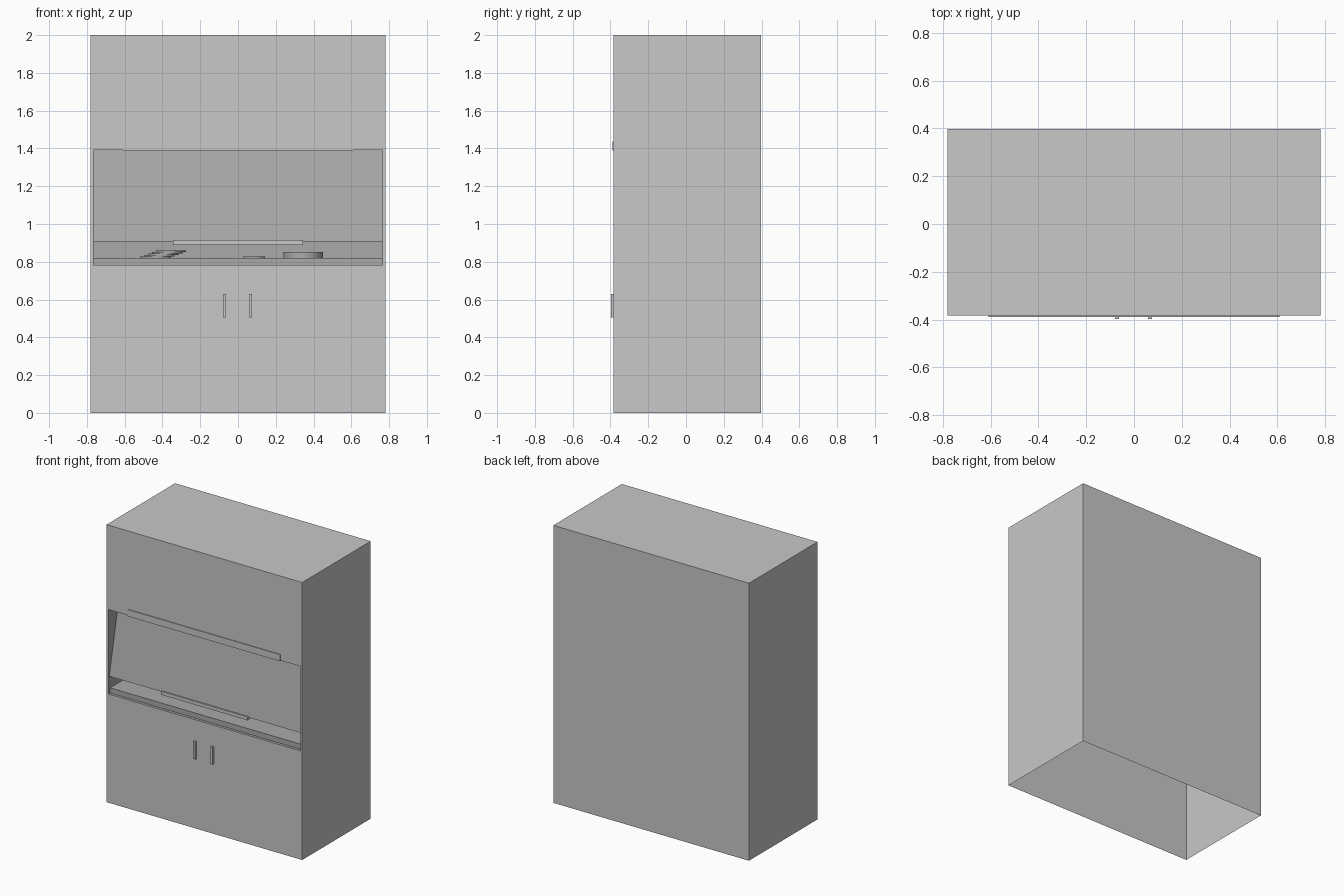
import bpy, bmesh, math
from mathutils import Matrix

if "Cube" in bpy.data.objects:
    bpy.data.objects.remove(bpy.data.objects["Cube"])

FRONT, BACK, HW, TOP = -0.383, 0.397, 0.78, 2.0
OX, OZ0, OZ1 = 0.766, 0.783, 1.392      # front opening
WORK_Z, LIP_Y = 0.82, FRONT + 0.02


def material(name, v):
    m = bpy.data.materials.new(name)
    m.diffuse_color = (v, v, v, 1)
    m.use_nodes = True
    m.node_tree.nodes["Principled BSDF"].inputs["Base Color"].default_value = m.diffuse_color
    return m


LIGHT = material("light grey", 0.58)
DARK = material("mid grey", 0.40)


def finish(name, bm, mat):
    me = bpy.data.meshes.new(name)
    bm.to_mesh(me)
    bm.free()
    me.materials.append(mat)
    ob = bpy.data.objects.new(name, me)
    bpy.context.collection.objects.link(ob)
    return ob


def quad(bm, *pts):
    return bm.faces.new([bm.verts.new(p) for p in pts])


def box(name, x, y, z, mat):
    bm = bmesh.new()
    bmesh.ops.create_cube(bm, size=1)
    for v in bm.verts:
        v.co = [r[0] + (c + 0.5) * (r[1] - r[0]) for c, r in zip(v.co, (x, y, z))]
    return finish(name, bm, mat)


def disc(name, x, y, z0, z1, r, mat):
    bm = bmesh.new()
    bmesh.ops.create_cone(bm, cap_ends=True, segments=32, radius1=r, radius2=r,
                          depth=z1 - z0,
                          matrix=Matrix.Translation((x, y, (z0 + z1) / 2)))
    for f in bm.faces:
        f.smooth = len(f.verts) == 4
    for e in bm.edges:
        e.smooth = all(len(f.verts) == 4 for f in e.link_faces)
    return finish(name, bm, mat)


# Outer cabinet: thin shell, open underneath, with a window in the front
bm = bmesh.new()
xs, zs = (-HW, -OX, OX, HW), (0, OZ0, OZ1, TOP)
for i in range(3):
    for j in range(3):
        if (i, j) != (1, 1):
            quad(bm, (xs[i], FRONT, zs[j]), (xs[i + 1], FRONT, zs[j]),
                 (xs[i + 1], FRONT, zs[j + 1]), (xs[i], FRONT, zs[j + 1]))
quad(bm, (HW, BACK, 0), (-HW, BACK, 0), (-HW, BACK, TOP), (HW, BACK, TOP))
quad(bm, (HW, FRONT, 0), (HW, BACK, 0), (HW, BACK, TOP), (HW, FRONT, TOP))
quad(bm, (-HW, BACK, 0), (-HW, FRONT, 0), (-HW, FRONT, TOP), (-HW, BACK, TOP))
quad(bm, (-HW, FRONT, TOP), (HW, FRONT, TOP), (HW, BACK, TOP), (-HW, BACK, TOP))
bmesh.ops.remove_doubles(bm, verts=bm.verts, dist=1e-5)
finish("cabinet_shell", bm, LIGHT)

# Work chamber: floor with front lip, side walls, back and ceiling
bm = bmesh.new()
cy, cz = BACK - 0.03, 1.6
profile = [(FRONT, OZ0), (LIP_Y, OZ0), (LIP_Y, WORK_Z), (cy, WORK_Z),
           (cy, cz), (FRONT + 0.01, cz)]
for (y0, z0), (y1, z1) in zip(profile, profile[1:]):
    quad(bm, (-OX, y0, z0), (OX, y0, z0), (OX, y1, z1), (-OX, y1, z1))
for s in (-1, 1):
    pts = [(s * OX, FRONT, OZ0), (s * OX, cy, OZ0), (s * OX, cy, cz),
           (s * OX, FRONT + 0.01, cz), (s * OX, FRONT + 0.01, OZ1),
           (s * OX, FRONT, OZ1)]
    quad(bm, *(pts if s < 0 else pts[::-1]))
finish("work_chamber", bm, DARK)

# Slanted sash, top leaning back behind the upper front
bm = bmesh.new()
z0, z1, slope, t = 0.908, 1.48, 0.214, 0.008
y0 = FRONT + 0.008
y1 = y0 + slope * (z1 - z0)
a = [(y0, z0), (y0 + t, z0), (y1 + t, z1), (y1, z1)]
sx = OX - 0.002
for (ya, za), (yb, zb) in zip(a, a[1:] + a[:1]):
    quad(bm, (-sx, ya, za), (-sx, yb, zb), (sx, yb, zb), (sx, ya, za))
for s in (-sx, sx):
    quad(bm, *[(s, y, z) for y, z in a])
bmesh.ops.remove_doubles(bm, verts=bm.verts, dist=1e-5)
bmesh.ops.recalc_face_normals(bm, faces=bm.faces)
finish("sash_panel", bm, DARK)

# Sash grip and upper front bar
box("sash_grip", (-0.345, 0.345), (FRONT, FRONT + 0.02), (0.89, 0.915), LIGHT)
box("upper_bar", (-0.608, 0.608), (FRONT - 0.006, FRONT + 0.004), (1.388, 1.436), LIGHT)

# Door handles
for side, x in (("left", -0.071), ("right", 0.067)):
    box("door_handle_" + side, (x - 0.008, x + 0.008), (-0.397, FRONT), (0.505, 0.63), LIGHT)

# Items on the work surface: dish, small lid and a leaning stack of plates
disc("round_dish", 0.345, 0.0, WORK_Z, 0.853, 0.105, DARK)
disc("small_lid", 0.085, 0.0, WORK_Z, 0.828, 0.057, DARK)
for i in range(5):
    disc("stacked_plate_%d" % (i + 1), -0.435 + i * 0.02, 0.0,
         WORK_Z + i * 0.008, WORK_Z + 0.007 + i * 0.008, 0.08, DARK)
